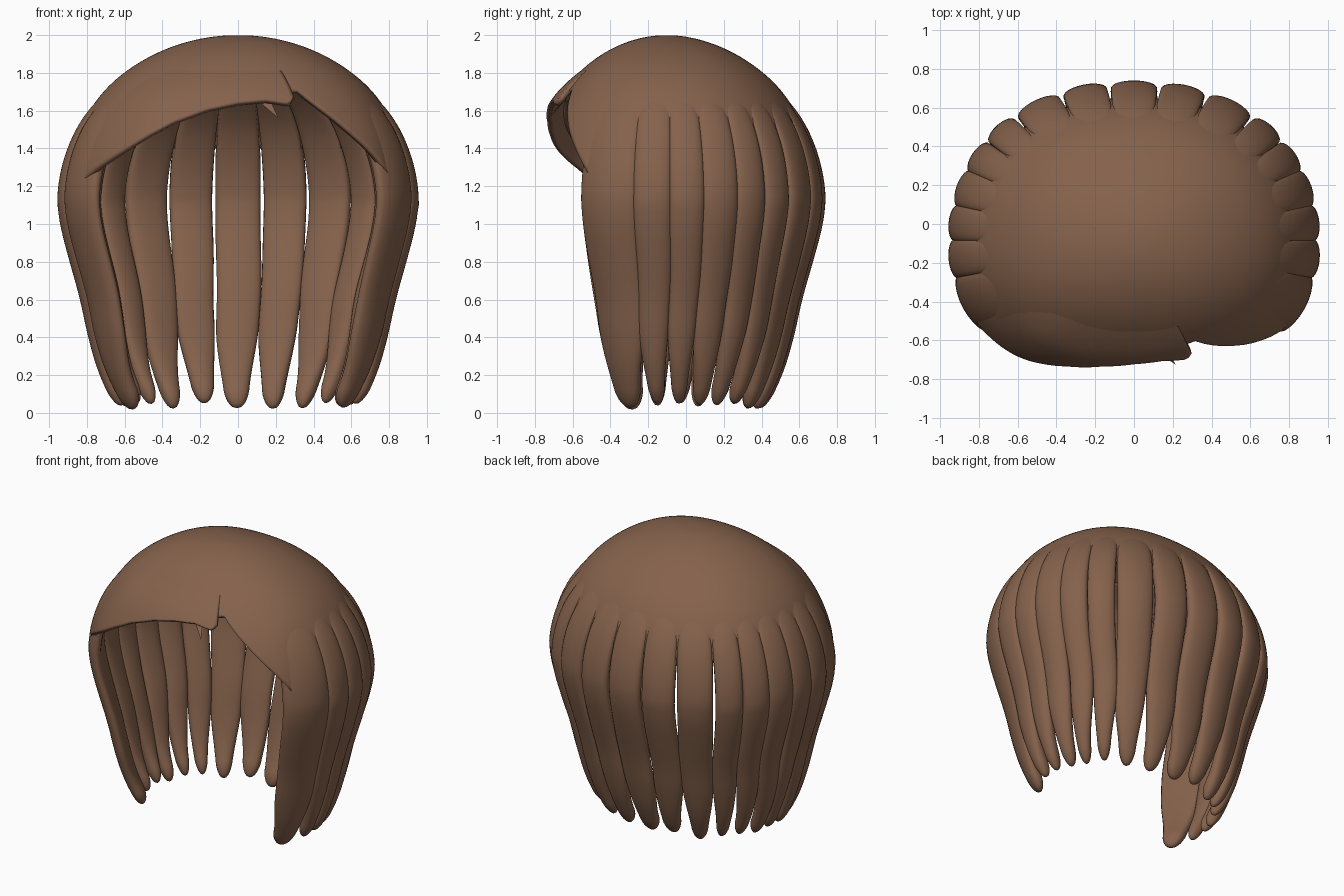
import bpy, bmesh, math, random
from mathutils import Vector

random.seed(4)
if "Cube" in bpy.data.objects:
    bpy.data.objects.remove(bpy.data.objects["Cube"])

brown = bpy.data.materials.new("warm brown hair")
brown.use_nodes = True
brown.diffuse_color = (0.235, 0.122, 0.072, 1)
brown.node_tree.nodes["Principled BSDF"].inputs["Base Color"].default_value = brown.diffuse_color

SCALE = [(0, .61), (.05, .64), (.2, .73), (.4, .80), (.6, .85), (.8, .92), (1, .985), (1.1, 1)]


def smooth(v):
    v = max(0.0, min(1.0, v))
    return v * v * (3 - 2 * v)


def lerp_table(table, v):
    """Interpolate a table of pairs."""
    if v <= table[0][0]:
        return table[0][1]
    for (a, p), (b, q) in zip(table, table[1:]):
        if v <= b:
            return p + (q - p) * (v - a) / (b - a)
    return table[-1][1]


def hull(deg, z):
    """Point of the overall hair volume at a polar angle and height."""
    c, s = math.cos(math.radians(deg)), math.sin(math.radians(deg))
    depth = .84 if s > 0 else .745
    r = (abs(c / .96) ** 2.2 + abs(s / depth) ** 2.2) ** (-1 / 2.2)
    if z > 1.1:
        k = max(0, 1 - ((z - 1.1) / .9) ** 2) ** (.5 + .04 * max(s, 0))
        spread = k
    else:
        k = sum(lerp_table(SCALE, z + d) for d in (-.08, -.04, 0, .04, .08)) / 5
        spread = k + (1 - k) * (.4 * max(s, 0) ** 4 + .15 * c ** 4)
    return Vector((r * c * spread, r * s * k - .1, z))


def outward(deg, z):
    """Outward normal of the hull."""
    side = hull(deg + 1, z) - hull(deg - 1, z)
    up = hull(deg, z + .02) - hull(deg, z - .02)
    return side.cross(up).normalized()


def finish(name, bm):
    bmesh.ops.recalc_face_normals(bm, faces=bm.faces)
    mesh = bpy.data.meshes.new(name)
    bm.to_mesh(mesh)
    bm.free()
    mesh.materials.append(brown)
    ob = bpy.data.objects.new(name, mesh)
    bpy.context.collection.objects.link(ob)
    bpy.ops.object.select_all(action='DESELECT')
    ob.select_set(True)
    bpy.context.view_layer.objects.active = ob
    bpy.ops.object.shade_smooth_by_angle(angle=math.radians(50))
    return ob


def bridge(bm, rows, closed):
    for a, b in zip(rows, rows[1:]):
        n = len(a)
        for i in range(n if closed else n - 1):
            j = (i + 1) % n
            bm.faces.new((a[i], a[j], b[j], b[i]))


def shell(name, angles, edge, offset, top, closed, thickness):
    """Curved sheet from a lower edge height up to a top height."""
    bm, rows, steps = bmesh.new(), [], 36
    end = math.asin((top - 1.1) / .9)
    for i in range(steps + 1):
        row = []
        for deg in angles:
            start = math.asin((lerp_table(edge, deg) - 1.1) / .9)
            z = 1.1 + .9 * math.sin(start + (end - start) * i / steps)
            normal = outward(deg, min(z, 1.97))
            row.append(bm.verts.new(hull(deg, z) + normal * offset(deg, z)))
        rows.append(row)
    bridge(bm, rows, closed)
    if closed:
        bm.faces.new(rows[-1])
    solid = finish(name, bm).modifiers.new("thickness", 'SOLIDIFY')
    solid.thickness = thickness
    solid.offset = -1


def lock(name, deg, half_deg, overlap, gap):
    """Strand hugging the hull, from under the cap to a rounded tip."""
    bm, rows, steps, sides = bmesh.new(), [], 54, 24
    tip = random.uniform(.005, .04)
    phase, sway = random.uniform(0, 6), random.uniform(.5, 1.3)
    for i in range(steps):
        z = tip + (1.8 - tip) * (1 - i / (steps - 1)) ** 1.4
        mid = deg + sway * math.sin(z * 5 + phase) * smooth((1.0 - z) / .5)
        height = z - tip
        cap = min(1, math.sqrt(max(0, 1 - (1 - min(1, height / .1)) ** 2)) + .02)
        width = half_deg * cap * (.62 + .38 * smooth(height / .45))
        width *= overlap - gap * math.exp(-((z - 1.1) / .3) ** 2)
        inset = .012 * smooth((z - 1.5) / .3)
        # Flat and square under the cap, rounder towards the tip
        power = .3 + .5 * smooth((1.75 - z) / .8)
        row = []
        for j in range(sides):
            u = math.tau * j / sides
            s = math.sin(u)
            a = mid + width * math.cos(u)
            bulge = cap * math.copysign(abs(s) ** power, s) - 1
            row.append(bm.verts.new(hull(a, z) + outward(a, z) * (.045 * bulge - inset)))
        rows.append(row)
    bridge(bm, rows, True)
    bm.faces.new(rows[0])
    bm.faces.new(rows[-1])
    finish(name, bm)


# Crown cap, its lower rim sinking into the locks
rim = [(-58, 1.71), (-46, 1.56), (-37, 1.43), (-32, 1.35), (-28, 1.27), (-10, 1.3),
       (30, 1.42), (150, 1.42), (190, 1.3), (208, 1.3), (216, 1.42), (240, 1.66), (302, 1.71)]


def cap_offset(deg, z):
    back = smooth((math.sin(math.radians(deg)) + .55) / .3)
    return -.05 * smooth((1.78 - z) / .6) * back


shell("crown_cap", [-58 + 3 * i for i in range(120)], rim, cap_offset, 1.998, True, .03)

# Swept fringe overlapping the cap, ending at the parting
fringe_edge = [(200, 1.2), (208, 1.25), (212, 1.29), (223, 1.38), (232, 1.46), (241, 1.53),
               (255, 1.595), (270, 1.63), (284, 1.645), (295, 1.625), (298, 1.66)]


def fringe_offset(deg, z):
    return .034 * smooth((deg - 200) / 30) * smooth((1.92 - z) / .3) - .01


shell("swept_fringe", [200 + 2 * i for i in range(50)], fringe_edge, fringe_offset, 1.92, False, .03)

# Stray wisp under the parting end of the fringe
bm = bmesh.new()
bmesh.ops.create_cone(bm, cap_ends=True, segments=8, radius1=.04, radius2=0, depth=.11)
for v in bm.verts:
    x, y, z = v.co
    v.co = Vector((x + .17 + z * .8, y * .2 - .68 - z * .8, 1.615 - z))
finish("fringe_wisp", bm)

# Locks: one at the back centre and mirrored pairs to the front
bounds = [81, 64, 47, 34.5, 23.7, 12, 1, -11, -31]
lock("back_centre_lock", 90, 9, 1.0, .07)
for n, (hi, lo) in enumerate(zip(bounds, bounds[1:])):
    mid, half = (hi + lo) / 2, (hi - lo) / 2
    overlap, gap = (1.0, .07) if n < 3 else (1.08, 0)
    lock(f"left_lock_{n + 1}", mid, half, overlap, gap)
    lock(f"right_lock_{n + 1}", 180 - mid, half, overlap, gap)
